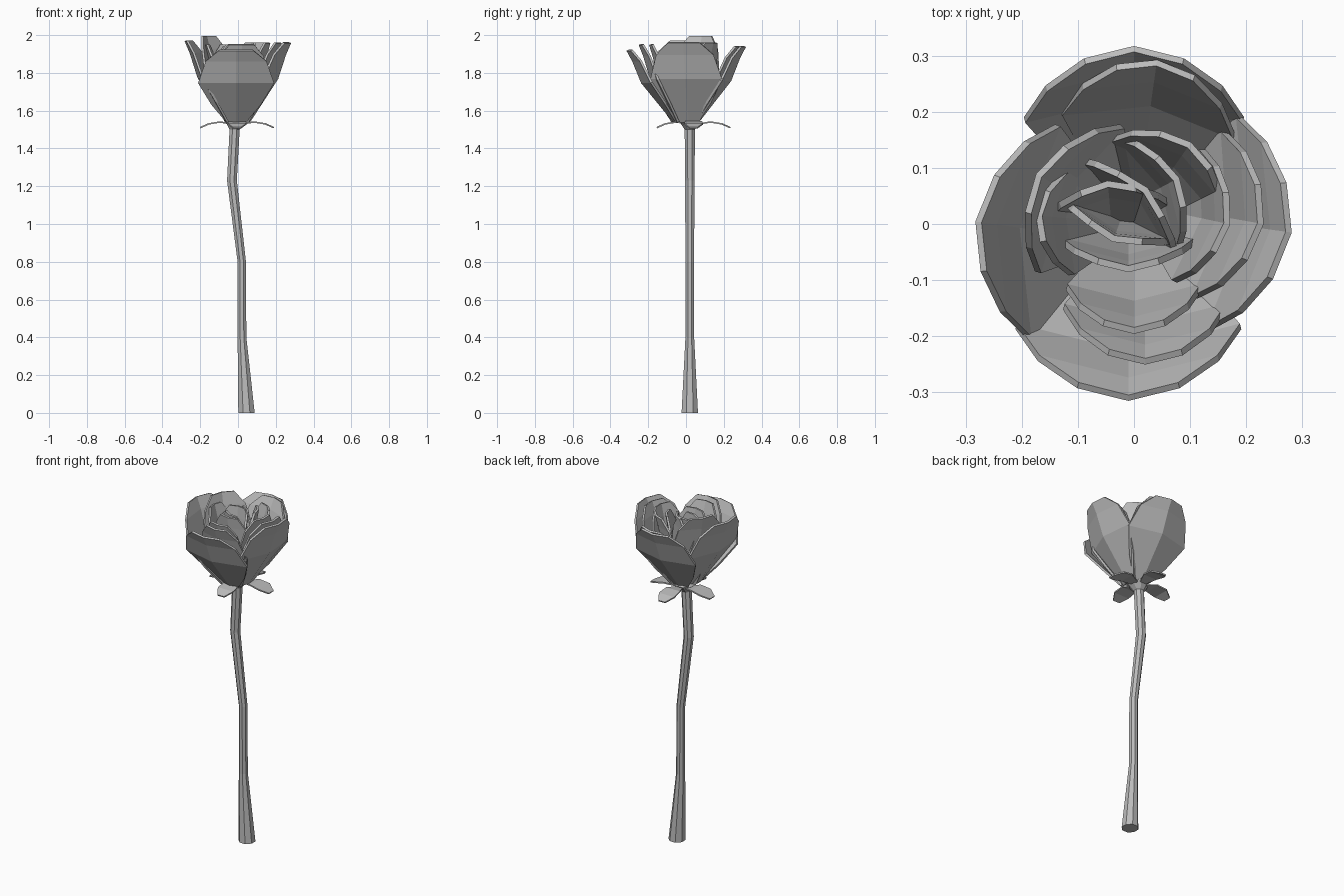
import bpy, math
from mathutils import Vector

cube = bpy.data.objects.get("Cube")
if cube:
    bpy.data.objects.remove(cube, do_unlink=True)

GREY = (0.5, 0.5, 0.5, 1)
grey = bpy.data.materials.new("plain grey")
grey.use_nodes = True
grey.diffuse_color = GREY
grey.node_tree.nodes["Principled BSDF"].inputs["Base Color"].default_value = GREY


def make_object(name, verts, faces, thickness=0):
    mesh = bpy.data.meshes.new(name)
    mesh.from_pydata(verts, [], faces)
    mesh.materials.append(grey)
    obj = bpy.data.objects.new(name, mesh)
    bpy.context.collection.objects.link(obj)
    if thickness:
        solid = obj.modifiers.new("thickness", "SOLIDIFY")
        solid.thickness = thickness
        solid.offset = 0
    return obj


def leaf(name, angle, rows, origin, shift=0, cup=0, thickness=0.012):
    """Two-column blade; each row gives (distance outward, half width, height)."""
    a = math.radians(angle)
    out = Vector((math.cos(a), math.sin(a), 0))
    side = Vector((-out.y, out.x, 0))
    verts = []
    for reach, half, z in rows:
        for u in (-1, 0, 1):
            p = origin + out * (reach - cup * half * abs(u)) + side * (shift + half * u)
            verts.append(p + Vector((0, 0, z)))
    faces = []
    for r in range(len(rows) - 1):
        for c in range(2):
            i = r * 3 + c
            faces.append((i, i + 1, i + 4, i + 3))
    return make_object(name, verts, faces, thickness)


# Stem: octagonal rings along a crooked line, flaring into the flower base
SIDES = 8
rings = [  # height, x, y, radius
    (0, 0.045, 0.02, 0.047), (0.4, 0.021, 0.02, 0.025), (0.8, 0.02, 0.02, 0.024),
    (1.23, -0.032, 0.02, 0.028), (1.5, -0.018, 0.02, 0.029),
    (1.54, -0.01, 0.022, 0.06), (1.57, 0, 0.04, 0.012),
]
verts, faces = [], []
for z, x, y, radius in rings:
    for k in range(SIDES):
        t = (k + 0.5) * math.tau / SIDES
        verts.append((x + radius * math.cos(t), y + radius * math.sin(t), z))
for r in range(len(rings) - 1):
    for k in range(SIDES):
        n = (k + 1) % SIDES
        a, b = r * SIDES, (r + 1) * SIDES
        faces.append((a + k, a + n, b + n, b + k))
faces.append(tuple(reversed(range(SIDES))))
faces.append(tuple(range(len(verts) - SIDES, len(verts))))
make_object("stem", verts, faces)

# Sepals: four drooping leaves under the flower
sepal_rows = [(0.03, 0.02, 1.53), (0.09, 0.045, 1.54), (0.15, 0.05, 1.53), (0.195, 0.022, 1.51)]
for k, place in enumerate(("left", "back", "right", "front")):
    leaf("sepal_" + place, 90 * k, sepal_rows, Vector((-0.005, 0.04, 0)), thickness=0.008)

# Petals: shared profile as fractions of (reach, half width, height)
profile = [(0.2, 0.25, 0), (0.45, 0.65, 0.25), (0.75, 1, 0.55), (0.9, 0.8, 0.85), (1, 0.45, 1)]
BASE = 1.54
petals = [  # name, direction, reach, sideways shift, half width, top height
    ("outer_front", -90, 0.31, -0.01, 0.2, 1.92),
    ("outer_left", -8, 0.275, 0.024, 0.19, 1.96),
    ("outer_back", 90, 0.312, 0, 0.195, 1.94),
    ("outer_right", 172, 0.275, 0.035, 0.19, 1.97),
    ("second_front", -90, 0.245, 0.02, 0.145, 1.95),
    ("second_left", -10, 0.222, 0.04, 0.15, 1.96),
    ("second_back", 82, 0.29, 0, 0.155, 1.94),
    ("second_right", 150, 0.19, 0.01, 0.15, 1.995),
    ("third_front", -90, 0.19, 0, 0.12, 1.95),
    ("third_left", -12, 0.162, 0.035, 0.12, 1.96),
    ("third_back", 55, 0.172, 0, 0.12, 1.96),
    ("third_right", 175, 0.17, 0, 0.1, 1.95),
    ("inner_front", -90, 0.08, -0.01, 0.12, 1.95),
    ("inner_left", 28, 0.104, 0.035, 0.11, 1.96),
    ("heart_left", 45, 0.057, 0.028, 0.12, 1.95),
    ("heart_back", 95, 0.075, 0.04, 0.11, 1.95),
    ("heart_front", -110, 0.037, -0.025, 0.11, 1.94),
]
for name, angle, reach, shift, half, top in petals:
    rows = [(reach * r, half * w, BASE + (top - BASE) * h) for r, w, h in profile]
    leaf("petal_" + name, angle, rows, Vector((0, 0, 0)), shift, cup=0.25)
